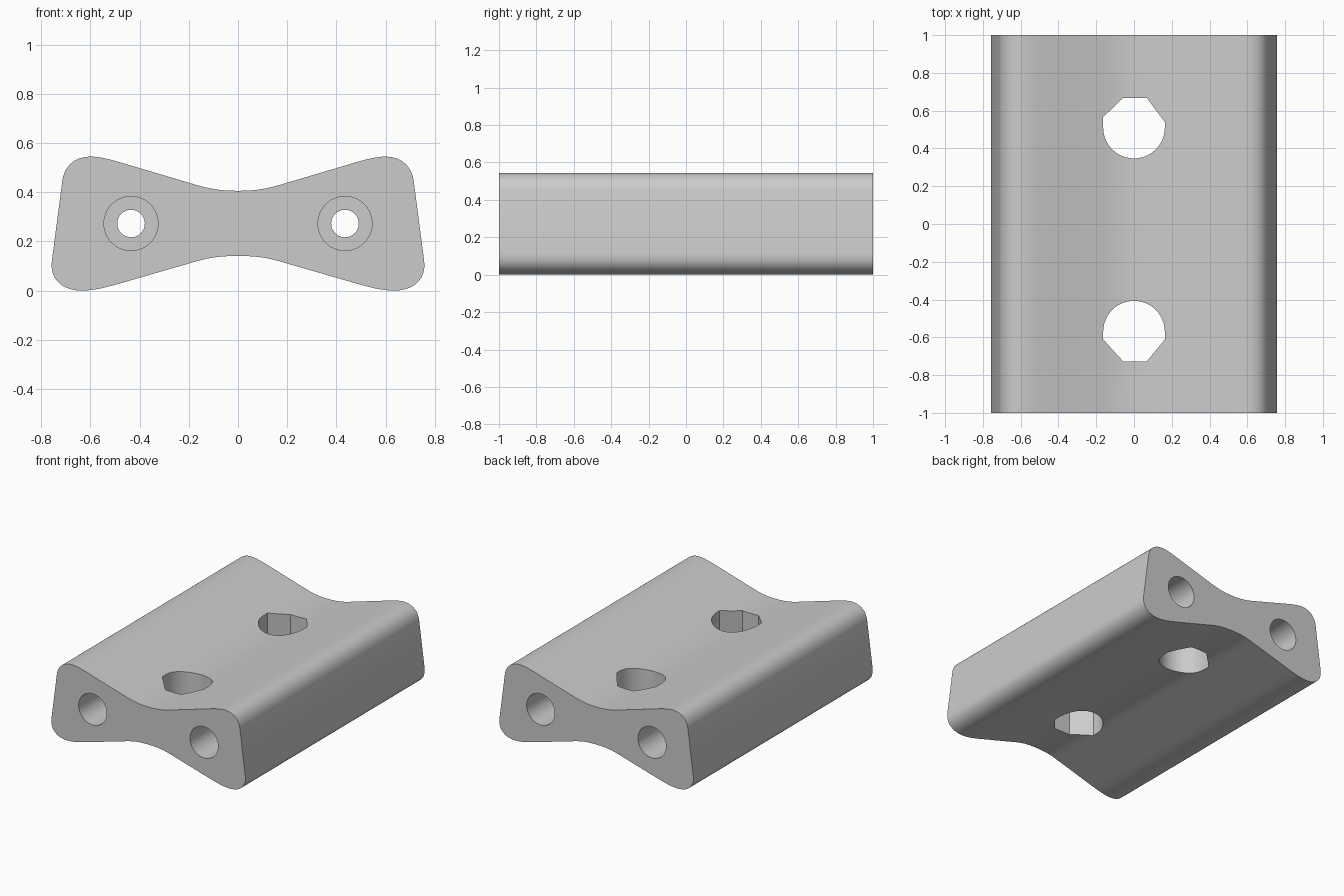
import bpy
import bmesh
import math
from mathutils import Vector
from mathutils.geometry import interpolate_bezier

if "Cube" in bpy.data.objects:
    bpy.data.objects.remove(bpy.data.objects["Cube"])

HALF_LENGTH = 1.0
BORE_X, BORE_Z = 0.435, 0.273

grey = bpy.data.materials.new("light_grey")
grey.use_nodes = True
COLOUR = (0.6, 0.6, 0.6, 1.0)
grey.diffuse_color = COLOUR
grey.node_tree.nodes["Principled BSDF"].inputs["Base Color"].default_value = COLOUR


def prism(name, points, offset):
    """Extrude a closed loop of points along an offset."""
    bm = bmesh.new()
    face = bm.faces.new([bm.verts.new(p) for p in points])
    result = bmesh.ops.extrude_face_region(bm, geom=[face])
    moved = [v for v in result["geom"] if isinstance(v, bmesh.types.BMVert)]
    bmesh.ops.translate(bm, verts=moved, vec=offset)
    bmesh.ops.recalc_face_normals(bm, faces=bm.faces)
    mesh = bpy.data.meshes.new(name)
    bm.to_mesh(mesh)
    bm.free()
    mesh.materials.append(grey)
    obj = bpy.data.objects.new(name, mesh)
    bpy.context.collection.objects.link(obj)
    return obj


def bend(a, b, c, d, steps):
    return interpolate_bezier(*[Vector((x, -HALF_LENGTH, z)) for x, z in (a, b, c, d)], steps)


def cut(body, cutter):
    cutter.hide_render = True
    mod = body.modifiers.new("cut", "BOOLEAN")
    mod.operation, mod.solver, mod.object = "DIFFERENCE", "EXACT", cutter
    bpy.ops.object.modifier_apply(modifier=mod.name)
    bpy.data.objects.remove(cutter)


def bore(x, y_start, y_end, radius):
    ring = [(x + radius * math.cos(i * math.tau / 48), y_start,
             BORE_Z + radius * math.sin(i * math.tau / 48)) for i in range(48)]
    return prism("bore_cutter", ring, (0, y_end - y_start, 0))


# Waisted block: half cross-section from bottom centre round to top centre
half = (bend((0, 0.141), (0.07, 0.141), (0.11, 0.136), (0.17, 0.119), 8)
        + bend((0.45, 0.038), (0.54, 0.012), (0.58, 0.001), (0.635, 0.0), 8)
        + bend((0.64, 0.0), (0.72, 0.003), (0.766, 0.05), (0.757, 0.12), 12)
        + bend((0.714, 0.45), (0.704, 0.51), (0.66, 0.545), (0.6, 0.545), 12)
        + bend((0.59, 0.545), (0.55, 0.542), (0.52, 0.534), (0.45, 0.513), 8)
        + bend((0.17, 0.43), (0.11, 0.413), (0.07, 0.406), (0, 0.406), 8))
mirrored = [Vector((-p.x, p.y, p.z)) for p in reversed(half[1:-1])]
block = prism("block", half + mirrored, (0, 2 * HALF_LENGTH, 0))
bpy.context.view_layer.objects.active = block
block.select_set(True)

# Lengthwise bores, widened at both ends
for x in (-BORE_X, BORE_X):
    cut(block, bore(x, -1.1, 1.1, 0.056))
    cut(block, bore(x, -1.1, -0.4, 0.11))
    cut(block, bore(x, 0.4, 1.1, 0.11))

# Upright holes: round towards the middle, clipped point towards the ends
for side, centre, shoulder_l, shoulder_r in ((1, 0.51, 0.055, 0.028), (-1, 0.57, 0.04, 0.04)):
    arc = [(0.163 * math.cos(math.pi + i * math.pi / 24),
            0.163 * math.sin(math.pi + i * math.pi / 24)) for i in range(25)]
    outline = arc + [(0.164, shoulder_r), (0.068, 0.157), (-0.058, 0.157), (-0.164, shoulder_l)]
    loop = [(x, side * (centre + y), -0.2) for x, y in outline]
    cut(block, prism("hole_cutter", loop, (0, 0, 1)))

bpy.ops.object.shade_smooth_by_angle(angle=math.radians(30))
